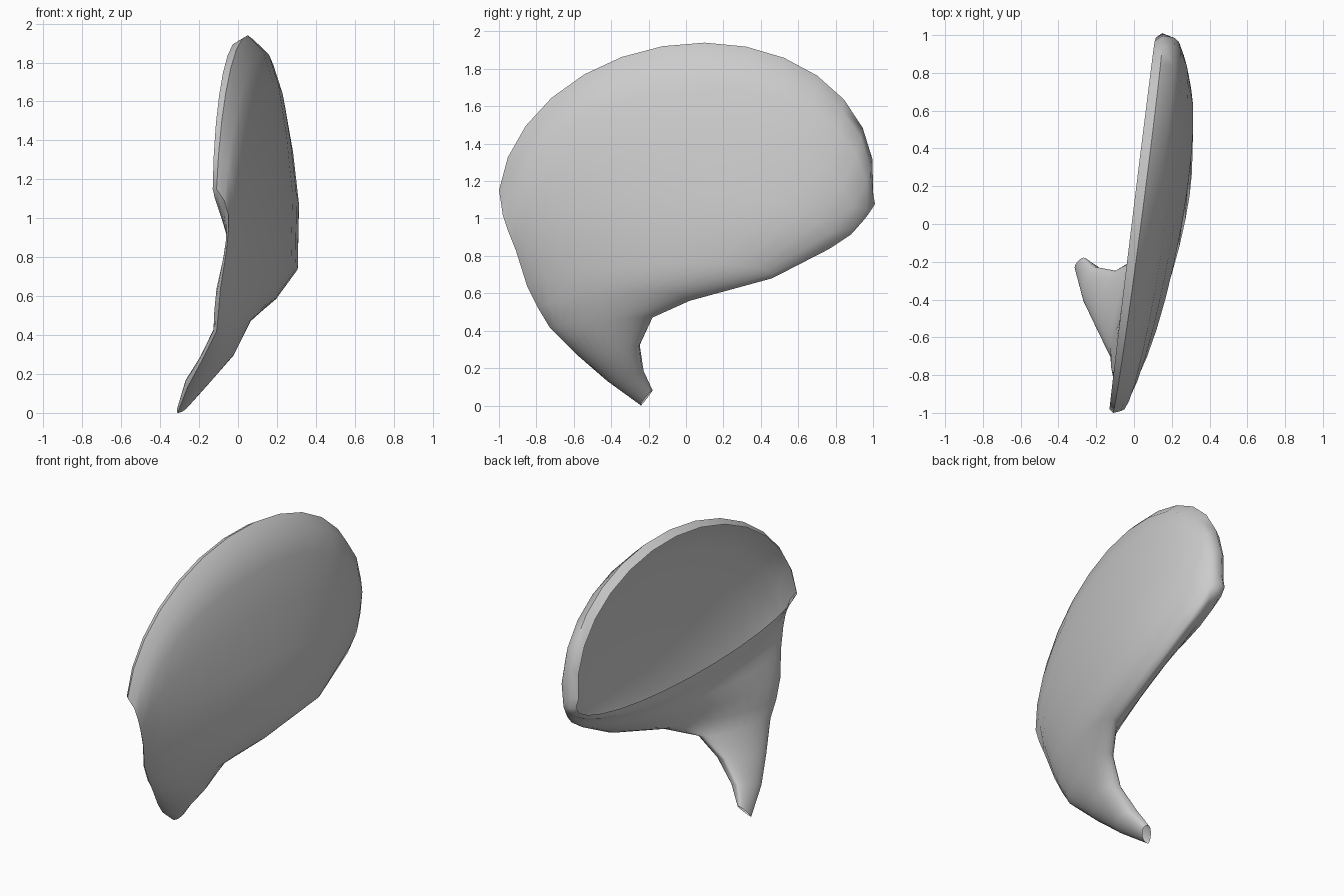
import bpy
import bmesh
import math
from mathutils import Vector

cube = bpy.data.objects.get("Cube")
if cube:
    bpy.data.objects.remove(cube, do_unlink=True)

SEGMENTS = 28

# Cross-sections from the open rim down to the stem tip.
# Each row: left edge, back, right edge, front lip.
SECTIONS = [
    [(.11, .97, 1.13), (0, .1, 1.91), (-.13, -.98, 1.15), (.03, .18, .91)],
    [(.15, 1, 1.14), (.05, .1, 1.94), (-.11, -1, 1.15), (.03, .16, .86)],
    [(.2, .99, 1.1), (.13, .1, 1.86), (-.07, -.99, 1.09), (.03, .1, .83)],
    [(.22, .97, 1.05), (.18, .08, 1.7), (-.05, -.98, 1.02), (.03, .05, .81)],
    [(.24, .9, .95), (.22, .04, 1.44), (-.05, -.95, .93), (.03, 0, .78)],
    [(.25, .79, .86), (.25, -.02, 1.13), (-.06, -.91, .83), (.02, -.08, .74)],
    [(.24, .46, .68), (.24, -.12, .76), (-.09, -.85, .64), (-.01, -.22, .65)],
    [(.16, .02, .56), (.14, -.35, .6), (-.1, -.79, .52), (-.05, -.4, .54)],
    [(.03, -.18, .47), (.04, -.45, .46), (-.11, -.73, .42), (-.09, -.42, .45)],
    [(-.09, -.25, .32), (-.03, -.4, .29), (-.19, -.57, .26), (-.17, -.38, .31)],
    [(-.2, -.23, .18), (-.15, -.33, .15), (-.26, -.42, .13), (-.26, -.3, .18)],
    [(-.26, -.18, .08), (-.25, -.22, .04), (-.31, -.24, 0), (-.3, -.2, .05)],
]


def section_points(left, back, right, front):
    """Closed loop of quarter ellipses through four points."""
    left, back, right, front = map(Vector, (left, back, right, front))
    centre = (left + right) / 2
    side = (left - right) / 2
    for i in range(SEGMENTS):
        angle = math.tau * i / SEGMENTS
        rise = math.sin(angle)
        toward = back if rise > 0 else front
        yield centre + side * math.cos(angle) + (toward - centre) * abs(rise)


# Curved cup and stem, lofted as one skin
bm = bmesh.new()
loops = [[bm.verts.new(p) for p in section_points(*s)] for s in SECTIONS]
for upper, lower in zip(loops, loops[1:]):
    for i in range(SEGMENTS):
        j = (i + 1) % SEGMENTS
        bm.faces.new((upper[i], lower[i], lower[j], upper[j]))
bmesh.ops.recalc_face_normals(bm, faces=bm.faces)
mesh = bpy.data.meshes.new("cupped_shell")
bm.to_mesh(mesh)
bm.free()
shell = bpy.data.objects.new("cupped_shell", mesh)
bpy.context.collection.objects.link(shell)

# Plain grey material
grey = bpy.data.materials.new("light_grey")
grey.use_nodes = True
colour = (.6, .6, .6, 1)
grey.diffuse_color = colour
grey.node_tree.nodes["Principled BSDF"].inputs["Base Color"].default_value = colour
mesh.materials.append(grey)

# Smooth shading
bpy.context.view_layer.objects.active = shell
shell.select_set(True)
bpy.ops.object.shade_smooth_by_angle(angle=math.radians(60))
